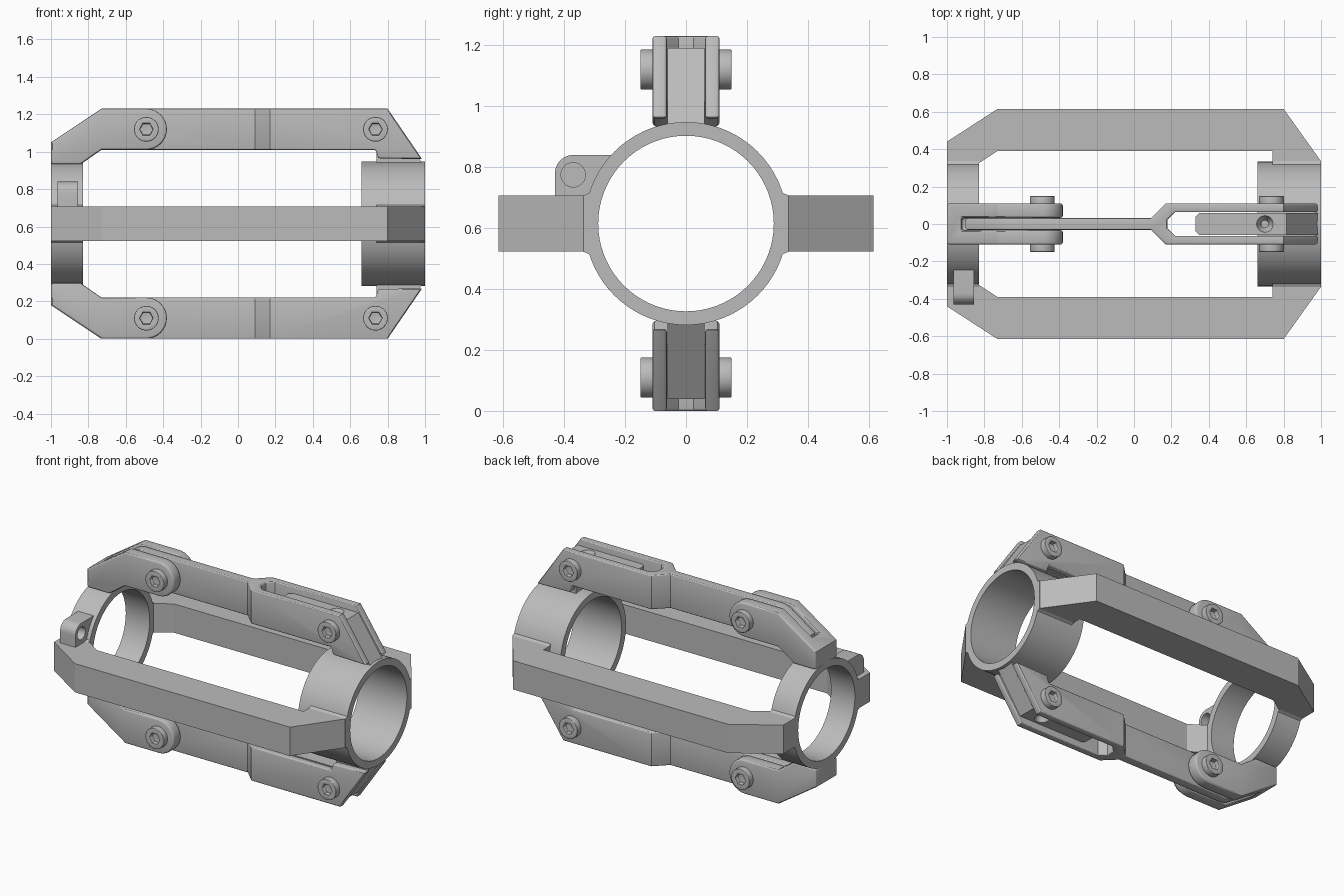
import bpy, bmesh, math
from mathutils import Matrix

if "Cube" in bpy.data.objects:
    bpy.data.objects.remove(bpy.data.objects["Cube"])

AXIS_Z = 0.615      # height of the ring axis; all shapes are drawn relative to it
TOP = 0.615         # outer reach of the arms
LOW = 0.395         # inner reach of the arms

grey = bpy.data.materials.new("plain grey")
grey.use_nodes = True
colour = (0.5, 0.5, 0.5, 1)
grey.diffuse_color = colour
grey.node_tree.nodes["Principled BSDF"].inputs["Base Color"].default_value = colour


def make(name, bm):
    bmesh.ops.recalc_face_normals(bm, faces=bm.faces)
    mesh = bpy.data.meshes.new(name)
    bm.to_mesh(mesh)
    bm.free()
    mesh.materials.append(grey)
    ob = bpy.data.objects.new(name, mesh)
    ob.location.z = AXIS_Z
    bpy.context.collection.objects.link(ob)
    return ob


def prism(name, pts, lo, hi, axis):
    """Extrude an outline along the axis from lo to hi."""
    place = {"x": lambda a, b: (lo, a, b),
             "y": lambda a, b: (a, lo, b),
             "z": lambda a, b: (a, b, lo)}[axis]
    bm = bmesh.new()
    face = bm.faces.new([bm.verts.new(place(a, b)) for a, b in pts])
    out = bmesh.ops.extrude_face_region(bm, geom=[face])
    for v in out["geom"]:
        if isinstance(v, bmesh.types.BMVert):
            v.co["xyz".index(axis)] = hi
    return make(name, bm)


def arc(cx, cy, r, start, end, n=16):
    angles = [math.radians(start + (end - start) * i / n) for i in range(n + 1)]
    return [(cx + r * math.cos(a), cy + r * math.sin(a)) for a in angles]


def disc(cx, cy, r, n=32):
    return arc(cx, cy, r, 0, 360, n)[:-1]


def apply(ob, kind, **settings):
    mod = ob.modifiers.new(kind.title(), kind)
    for key, value in settings.items():
        setattr(mod, key, value)
    bpy.context.view_layer.objects.active = ob
    bpy.ops.object.modifier_apply(modifier=mod.name)


def cut(ob, tool, operation="DIFFERENCE"):
    apply(ob, "BOOLEAN", object=tool, operation=operation, solver="EXACT")
    bpy.data.objects.remove(tool)


def finish(ob, mirror=(False, False, False), bevel=0):
    if bevel:
        apply(ob, "BEVEL", width=bevel, segments=3, limit_method="ANGLE",
              angle_limit=math.radians(60))
    if any(mirror):
        apply(ob, "MIRROR", use_axis=mirror, use_mirror_merge=False)
    bpy.ops.object.select_all(action="DESELECT")
    ob.select_set(True)
    bpy.context.view_layer.objects.active = ob
    bpy.ops.object.shade_smooth_by_angle(angle=math.radians(28))


SIDES = (False, True, False)
UPDOWN = (False, False, True)
BOTH = (False, True, True)


# Two collars on the long axis
def collar(name, x0, x1, inner=0.288, outer=0.333):
    bm = bmesh.new()
    vs = [bm.verts.new((x, 0, r)) for x, r in
          ((x0, inner), (x0, outer), (x1, outer), (x1, inner))]
    edges = [bm.edges.new((vs[i], vs[(i + 1) % 4])) for i in range(4)]
    bmesh.ops.spin(bm, geom=vs + edges, cent=(0, 0, 0), axis=(1, 0, 0),
                   angle=math.tau, steps=72)
    bmesh.ops.remove_doubles(bm, verts=bm.verts, dist=1e-4)
    finish(make(name, bm))


collar("narrow_collar", -1, -0.83)
collar("wide_collar", 0.66, 1)

# Side rails joining the collars
rail = prism("side_rails", [(-1, 0.3), (-1, 0.44), (-0.73, TOP), (0.8, TOP),
                            (1, 0.335), (1, 0.3), (0.74, 0.3), (0.74, 0.39),
                            (-0.73, 0.39), (-0.83, 0.325), (-0.83, 0.3)],
             -0.0925, 0.0925, "z")
finish(rail, SIDES)

# Fillets where the rails meet the collars
half = [(0.337, 0.0925), (0.318, 0.1), (0.302, 0.118), (0.287, 0.165),
        (0.262, 0.165), (0.29, 0.09)]
fillet = half + [(y, -h) for y, h in reversed(half)]
for name, x0, x1 in (("narrow_collar_fillets", -1, -0.83),
                     ("wide_collar_fillets", 0.74, 1)):
    finish(prism(name, fillet, x0, x1, "x"), SIDES)

# Clevis arms on the narrow collar, slotted for the hinged bar
clevis = prism("clevis_arms", [(-1, 0.318), (-1, 0.435), (-0.73, TOP)]
               + arc(-0.49, 0.505, 0.11, 90, -90)
               + [(-0.73, LOW), (-0.84, 0.318)], -0.11, 0.11, "y")
cut(clevis, prism("slot", [(-0.92, 0.37), (-0.3, 0.37), (-0.3, 0.7), (-0.92, 0.7)],
                  -0.033, 0.033, "y"))
finish(clevis, UPDOWN, 0.014)

# Thin bars widening into forks
near = [(-0.9, 0.031), (0.09, 0.031), (0.17, 0.11), (1.05, 0.11),
        (1.05, 0.063), (0.22, 0.063), (0.18, 0.025)]
fork = prism("fork_bars", near + [(x, -y) for x, y in reversed(near)], 0.3, 0.7, "z")
cut(fork, prism("fork_profile", [(-0.91, LOW), (-0.91, 0.475), (-0.72, 0.603),
                                 (-0.68, TOP), (0.8, TOP), (0.985, 0.345),
                                 (0.75, 0.35), (0.735, LOW)], -0.2, 0.2, "y"),
    "INTERSECT")
finish(fork, UPDOWN, 0.01)

# Tongues on the wide collar, lying inside the forks
tongue = prism("tongue_blocks", [(0.33, 0.04), (0.35, 0.06), (1.05, 0.06),
                                 (1.05, -0.06), (0.35, -0.06), (0.33, -0.04)],
               0.28, 0.7, "z")
cut(tongue, prism("tongue_profile", [(0.32, LOW), (0.32, 0.575), (0.815, 0.575),
                                     (0.995, 0.31), (0.74, 0.31), (0.74, LOW)],
                  -0.2, 0.2, "y"), "INTERSECT")
bm = bmesh.new()
bmesh.ops.create_cone(bm, cap_ends=True, segments=32, radius1=0.02, radius2=0.045,
                      depth=0.05, matrix=Matrix.Translation((0.7, 0, 0.551)))
cut(tongue, make("countersink", bm))
cut(tongue, prism("screw_hole", disc(0.7, 0, 0.019), 0.46, 0.6, "z"))
finish(tongue, UPDOWN)

# Hex socket bolts through the arms
for name, x in (("clevis_bolts", -0.49), ("fork_bolts", 0.735)):
    bolt = prism(name, disc(x, 0.505, 0.066, 40), 0.09, 0.149, "y")
    cut(bolt, prism("hex_socket", disc(x, 0.505, 0.036, 6), 0.12, 0.2, "y"))
    finish(bolt, BOTH, 0.004)

# Lug with a blind hole on the narrow collar
lug = prism("collar_lug", [(-0.43, 0.09)] + arc(-0.37, 0.165, 0.06, 180, 90, 8)
            + [(-0.225, 0.225), (-0.26, 0.16), (-0.3, 0.09)], -0.965, -0.855, "x")
cut(lug, prism("lug_hole", disc(-0.37, 0.16, 0.04), -0.92, -0.8, "x"))
finish(lug)
